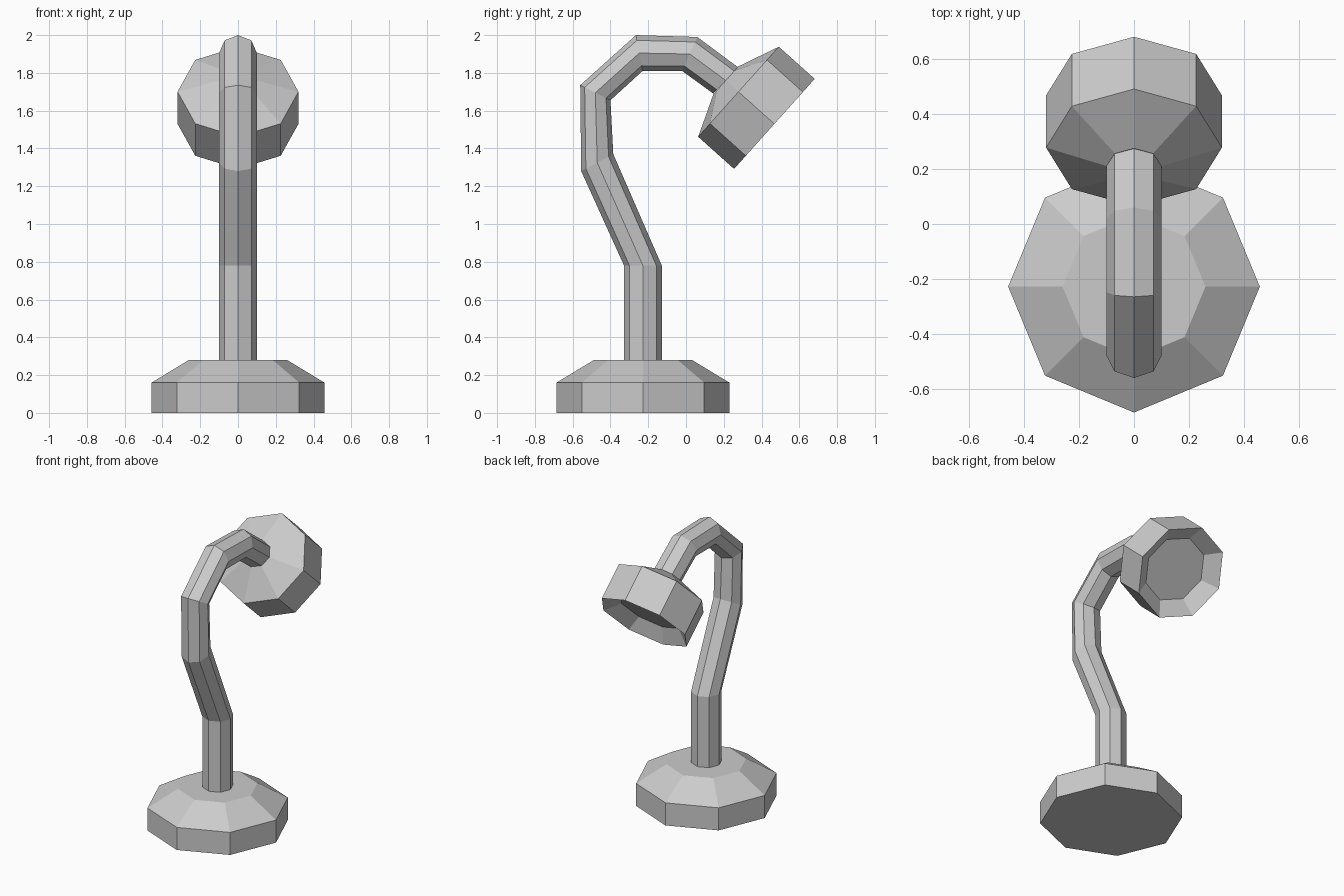
import bpy, bmesh, math
from mathutils import Vector

cube = bpy.data.objects.get("Cube")
if cube:
    bpy.data.objects.remove(cube, do_unlink=True)

SIDES = 8
grey = bpy.data.materials.new("light grey")
grey.use_nodes = True
colour = (0.6, 0.6, 0.6, 1)
grey.diffuse_color = colour
grey.node_tree.nodes["Principled BSDF"].inputs["Base Color"].default_value = colour


def loft(name, rings, caps=(True, True)):
    """Skin octagonal rings; each is (centre, radius across x, second radius vector)."""
    bm = bmesh.new()
    loops = []
    for centre, radius, side in rings:
        loop = []
        for i in range(SIDES):
            a = math.tau * i / SIDES
            loop.append(bm.verts.new(centre + Vector((radius * math.cos(a), 0, 0)) + side * math.sin(a)))
        loops.append(loop)
    for low, high in zip(loops, loops[1:]):
        for i in range(SIDES):
            j = (i + 1) % SIDES
            bm.faces.new((low[i], low[j], high[j], high[i]))
    if caps[0]:
        bm.faces.new(loops[0])
    if caps[1]:
        bm.faces.new(loops[-1])
    bmesh.ops.recalc_face_normals(bm, faces=bm.faces)
    mesh = bpy.data.meshes.new(name)
    bm.to_mesh(mesh)
    bm.free()
    mesh.materials.append(grey)
    obj = bpy.data.objects.new(name, mesh)
    bpy.context.collection.objects.link(obj)
    return obj


def turned(name, origin, axis, profile):
    """Octagonal solid from (radius, distance along axis) pairs."""
    side = axis.cross(Vector((1, 0, 0)))
    return loft(name, [(origin + axis * d, r, side * r) for r, d in profile])


# Weighted base with a bevelled top
turned("base", Vector((0, -0.228, 0)), Vector((0, 0, 1)),
       [(0.458, 0), (0.458, 0.16), (0.26, 0.28)])

# Bent neck: outer and inner (y, z) edge of each mitred ring
bends = [
    ((-0.328, 0.27), (-0.128, 0.27)),
    ((-0.328, 0.78), (-0.128, 0.78)),
    ((-0.555, 1.28), (-0.385, 1.37)),
    ((-0.56, 1.735), (-0.40, 1.655)),
    ((-0.265, 2.0), (-0.23, 1.81)),
    ((0.06, 1.99), (-0.02, 1.81)),
    ((0.275, 1.83), (0.145, 1.69)),
]
rings = []
for outer, inner in bends:
    o, i = Vector((0, *outer)), Vector((0, *inner))
    rings.append(((o + i) / 2, 0.1, (o - i) / 2))
loft("neck", rings)

# Lamp head: shallow cone, straight rim and a dished front
aim = Vector((0, 0.745, -0.667)).normalized()
turned("lamp_head", Vector((0, 0.278, 1.70)), aim,
       [(0.1, -0.09), (0.32, 0), (0.32, 0.255), (0.22, 0.175)])
